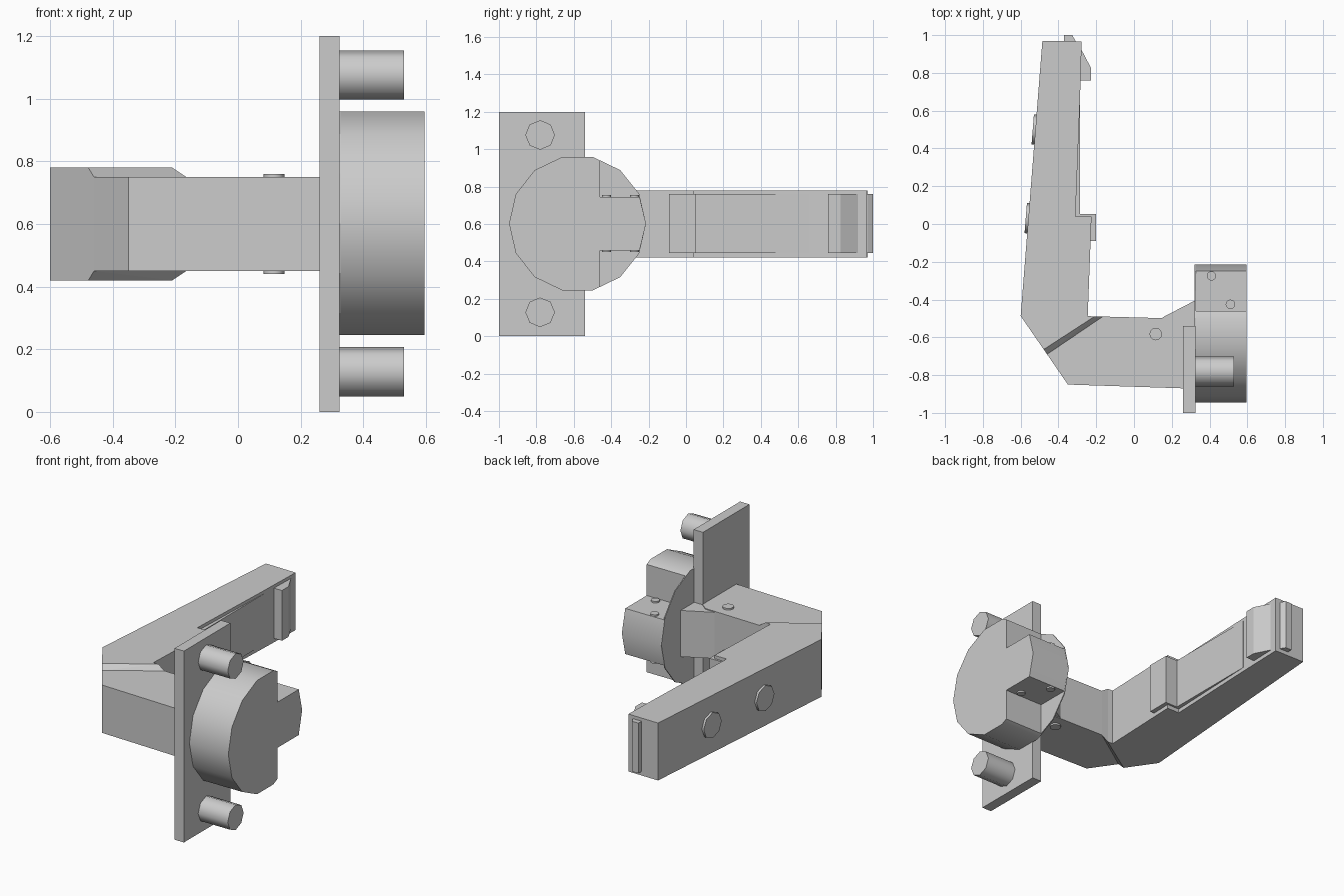
import bpy, bmesh
from math import sin, cos, pi, atan2, degrees, radians
from mathutils import Vector, Matrix

if "Cube" in bpy.data.objects:
    bpy.data.objects.remove(bpy.data.objects["Cube"])

steel = bpy.data.materials.new("steel")
steel.diffuse_color = (0.6, 0.6, 0.62, 1)
steel.use_nodes = True
steel.node_tree.nodes["Principled BSDF"].inputs["Base Color"].default_value = steel.diffuse_color


def finish(name, bm, smooth=None):
    bmesh.ops.recalc_face_normals(bm, faces=bm.faces)
    mesh = bpy.data.meshes.new(name)
    bm.to_mesh(mesh)
    bm.free()
    ob = bpy.data.objects.new(name, mesh)
    bpy.context.collection.objects.link(ob)
    if smooth:
        bpy.ops.object.select_all(action='DESELECT')
        ob.select_set(True)
        bpy.context.view_layer.objects.active = ob
        bpy.ops.object.shade_smooth_by_angle(angle=radians(smooth))
    return ob


def prism(name, pts, lo, hi, axis='z', smooth=None):
    """Extrude a flat outline: (x, y) along z, or (y, z) along x."""
    bm = bmesh.new()
    co = (lambda p, h: (p[0], p[1], h)) if axis == 'z' else (lambda p, h: (h, p[0], p[1]))
    face = bm.faces.new([bm.verts.new(co(p, lo)) for p in pts])
    new = bmesh.ops.extrude_face_region(bm, geom=[face], use_keep_orig=True)['geom']
    step = Vector(co((0, 0), hi - lo))
    bmesh.ops.translate(bm, vec=step, verts=[v for v in new if isinstance(v, bmesh.types.BMVert)])
    return finish(name, bm, smooth)


def ring(n, r, cx, cy):
    return [(cx + r * cos(2 * pi * k / n), cy + r * sin(2 * pi * k / n)) for k in range(n)]


def box(name, x, y, z):
    return prism(name, [(x[0], y[0]), (x[1], y[0]), (x[1], y[1]), (x[0], y[1])], *z)


# Mounting plate and its two posts
box("mounting_plate", (0.26, 0.325), (-1, -0.54), (0, 1.2))
for label, z in (("lower", 0.128), ("upper", 1.076)):
    post = prism(label + "_post", ring(8, 0.079, -0.78, z), 0.32, 0.53, 'x', 50)
    post.data.materials.append(steel)

# Round hub: thin full disc behind a drum notched down to a central lug
CY, CZ, R = -0.58, 0.602, 0.366
disc = ring(14, R, CY, CZ)
prism("hub_back_disc", disc, 0.321, 0.327, 'x')
lug = [(-0.46, CZ + 0.143), (-0.248, CZ + 0.143), (CY + R, CZ),
       (-0.248, CZ - 0.143), (-0.46, CZ - 0.143)]
drum = [(-0.46, CZ + 0.338)] + disc[3:12] + [(-0.46, CZ - 0.338)] + lug[::-1]
prism("hub_drum", drum, 0.325, 0.595, 'x', 30)

# Pivot pins showing above and below the lug and the arm
for i, (x, y) in enumerate(((0.41, -0.275), (0.51, -0.425))):
    prism(f"lug_pin_{i + 1}", ring(12, 0.025, x, y), CZ - 0.153, CZ + 0.153, 'z', 40)
prism("arm_pin", ring(12, 0.033, 0.115, -0.583), 0.44, 0.76, 'z', 40)

# Arm from the plate to the bend, with a gusset running to the hub
A, B, C, D = (-0.478, -0.664), (-0.21, -0.49), (-0.165, -0.49), (-0.46, -0.69)
prism("arm", [D, (-0.35, -0.85), (0.26, -0.87), (0.26, -0.535), (0.215, -0.5), C], 0.45, 0.75)
prism("gusset", [(0.15, -0.495), (0.15, -0.6), (0.323, -0.6), (0.323, -0.405)], 0.455, 0.745)

# Bevelled collar between the thinner arm and the deeper grip
bm = bmesh.new()
for pair, h in (((A, B), 0.18), ((C, D), 0.15)):
    for p in pair:
        for s in (-1, 1):
            bm.verts.new((p[0], p[1], 0.6 + s * h))
bmesh.ops.convex_hull(bm, input=bm.verts)
bmesh.ops.dissolve_limit(bm, angle_limit=0.01, verts=bm.verts, edges=bm.edges)
finish("collar", bm)

# Long grip
prism("grip", [(-0.6, -0.487), A, B, (-0.245, -0.487), (-0.225, 0.04), (-0.31, 0.04),
               (-0.286, 0.66), (-0.277, 0.967), (-0.485, 0.97)], 0.42, 0.78)

# Inserts on the inner face, and the catch at the tip
LO, HI = 0.445, 0.76
box("inner_panel", (-0.35, -0.285), (0.03, 0.66), (LO, HI))
box("finger_pad", (-0.3, -0.2), (-0.09, 0.053), (LO, HI))
prism("latch", [(-0.3, 0.76), (-0.227, 0.76), (-0.227, 0.825), (-0.277, 0.92), (-0.3, 0.92)], LO, HI)
prism("tip_catch", [(-0.37, 0.95), (-0.31, 0.95), (-0.31, 0.97), (-0.327, 1.0), (-0.37, 1.0)], LO, HI)

# Round caps on the sloping outer face
tilt = Matrix.Rotation(-atan2(0.115, 1.457), 4, 'Z')
for i, y in enumerate((0.03, 0.5)):
    cap = prism(f"grip_cap_{i + 1}", ring(8, 0.08, 0, 0), -0.014, 0.02, 'x', 50)
    x = -0.6 + 0.115 * (y + 0.487) / 1.457
    cap.data.transform(Matrix.Translation((x, y, 0.6)) @ tilt)
